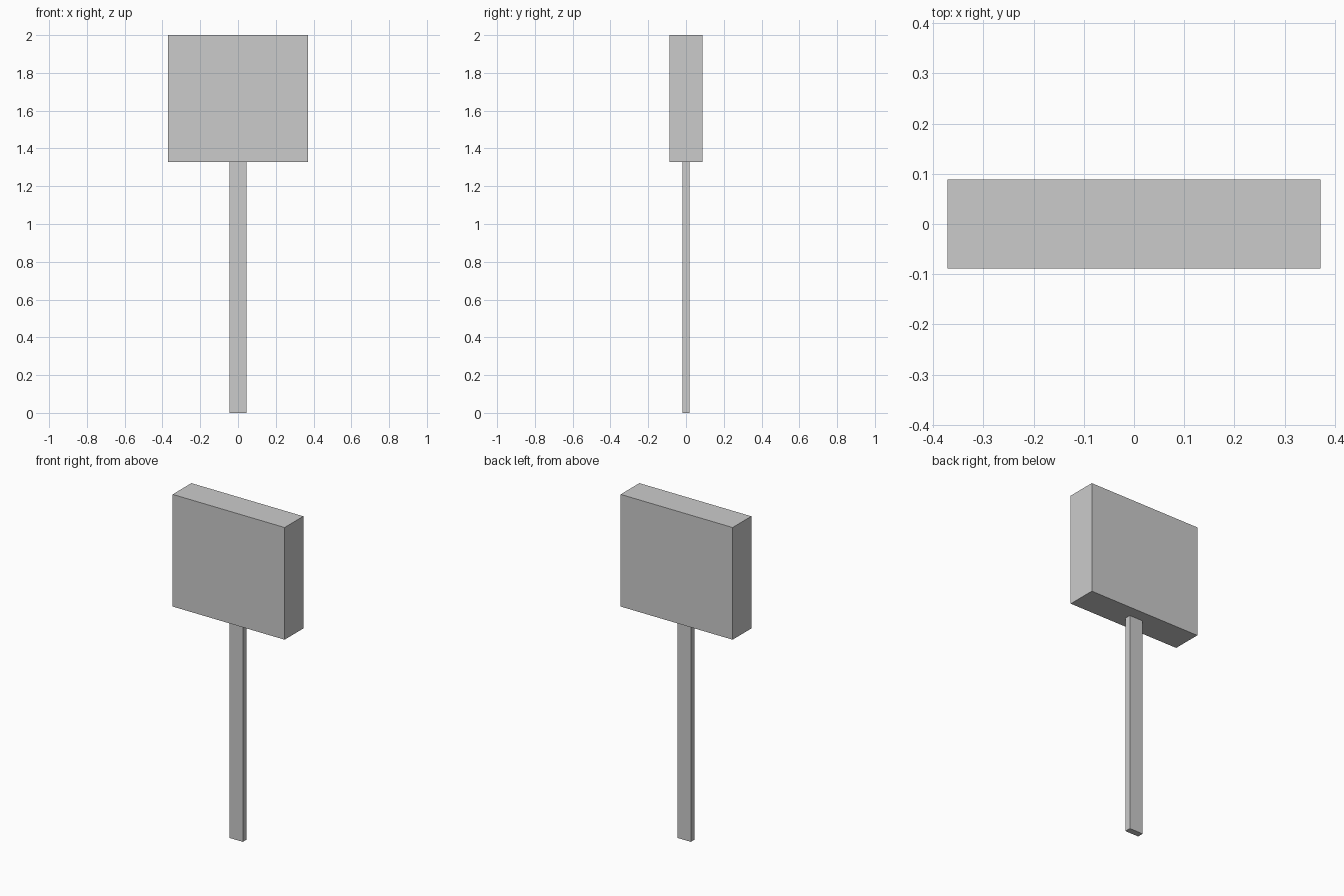
import bpy

if "Cube" in bpy.data.objects:
    bpy.data.objects.remove(bpy.data.objects["Cube"])

BOARD_BOTTOM = 1.327


def box(name, width, depth, z0, z1):
    """Axis-aligned box centred on x and y, spanning z0 to z1."""
    bpy.ops.mesh.primitive_cube_add(size=1, location=(0, 0, (z0 + z1) / 2))
    obj = bpy.context.object
    obj.name = name
    obj.scale = (width, depth, z1 - z0)
    bpy.ops.object.transform_apply(location=False, rotation=False, scale=True)
    return obj


# Flat post, meeting the underside of the panel
box("post", 0.09, 0.037, 0.0, BOARD_BOTTOM)

# Thick rectangular sign panel
box("sign_panel", 0.743, 0.177, BOARD_BOTTOM, 2.0)
